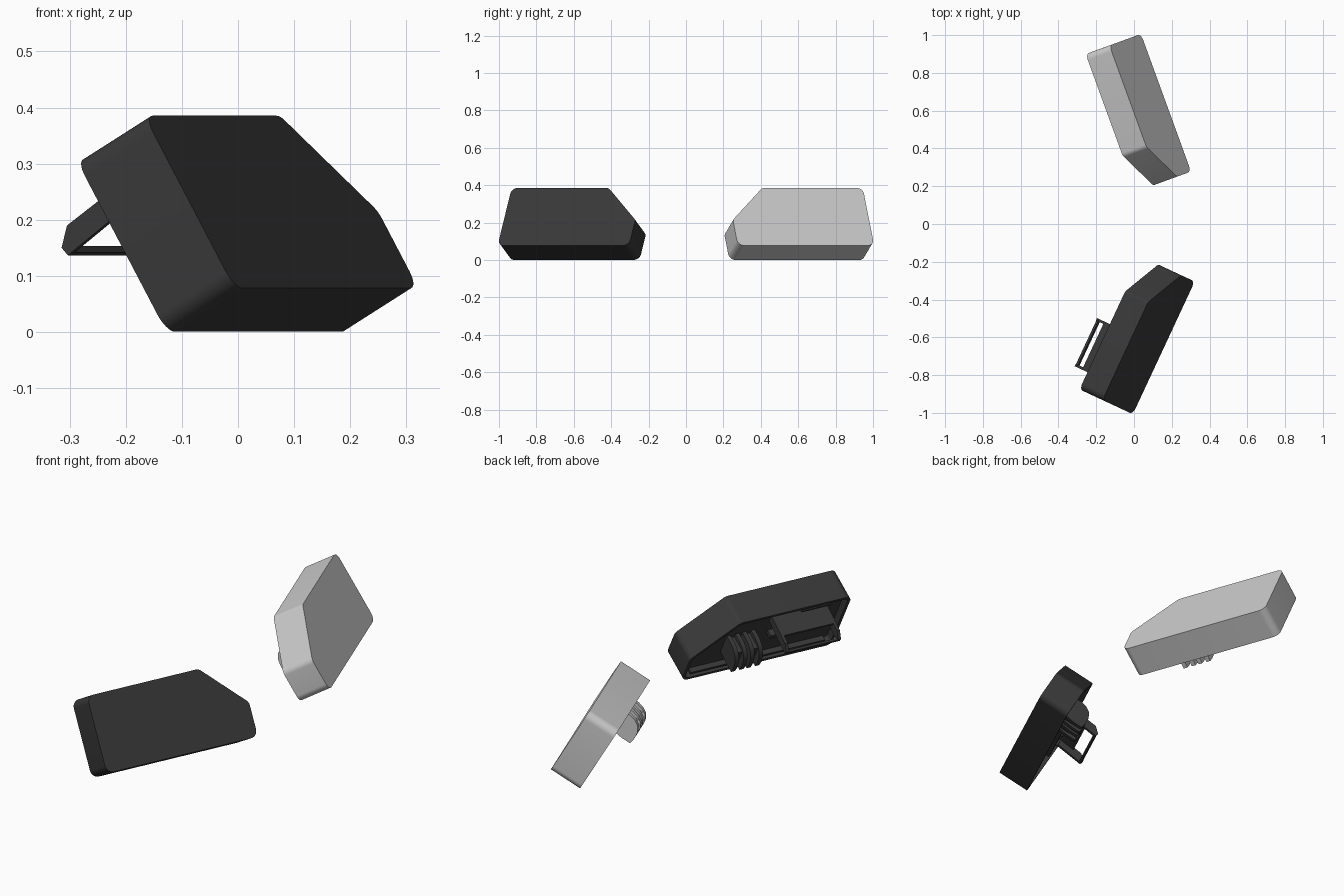
import bpy, bmesh, math
from mathutils import Vector, Matrix

if "Cube" in bpy.data.objects:
    bpy.data.objects.remove(bpy.data.objects["Cube"])

# Local frame of a housing: s along its length, t up the face, d from face to back
DEPTH, WALL, FLOOR = 0.155, 0.014, 0.015
PROFILE = [(0, 0), (0.775, 0), (0.775, 0.158), (0.572, 0.355), (0, 0.355)]

dark = bpy.data.materials.new("dark_plastic")
dark.diffuse_color = (0.04, 0.04, 0.04, 1)
dark.use_nodes = True
dark.node_tree.nodes["Principled BSDF"].inputs["Base Color"].default_value = dark.diffuse_color


def frame(origin, yaw, side):
    """Matrix from local (s, t, d) to world; side is +1 or -1 along y."""
    c, n = math.cos(math.radians(yaw)), math.sin(math.radians(yaw))
    u = Vector((n, -side * c, 0))
    h = Vector((c, side * n, 0))
    z = Vector((0, 0, 1))
    v = -0.5 * h + 0.866 * z
    d = -0.866 * h - 0.5 * z
    m = Matrix((u, v, d)).transposed().to_4x4()
    m.translation = Vector(origin)
    return m


def inset(pts, w):
    """Move every side of a convex anticlockwise profile inwards by w."""
    out = []
    for i, p in enumerate(pts):
        p = Vector(p)
        a = (p - Vector(pts[i - 1])).normalized()
        b = (Vector(pts[(i + 1) % len(pts)]) - p).normalized()
        na, nb = Vector((-a.y, a.x)), Vector((-b.y, b.x))
        out.append(p + (na + nb) * w / (1 + na.dot(nb)))
    return out


def rounded(pts, r, steps=8):
    """Fillet every corner of a convex anticlockwise profile."""
    out, core = [], inset(pts, r)
    for i, c in enumerate(core):
        a = Vector(pts[i]) - Vector(pts[i - 1])
        b = Vector(pts[(i + 1) % len(pts)]) - Vector(pts[i])
        start = math.atan2(-a.x, a.y)
        turn = a.angle(b)
        for k in range(steps + 1):
            t = start + turn * k / steps
            out.append(c + Vector((math.cos(t), math.sin(t))) * r)
    return out


def finish(name, bm, mat, frm):
    bm.transform(frm)
    bmesh.ops.recalc_face_normals(bm, faces=bm.faces)
    me = bpy.data.meshes.new(name)
    bm.to_mesh(me)
    bm.free()
    ob = bpy.data.objects.new(name, me)
    bpy.context.collection.objects.link(ob)
    if mat:
        me.materials.append(mat)
    bpy.ops.object.select_all(action='DESELECT')
    ob.select_set(True)
    bpy.context.view_layer.objects.active = ob
    bpy.ops.object.shade_smooth_by_angle(angle=math.radians(30))
    return ob


def rings(name, loops, mat, frm):
    """Bridge successive loops of points and cap both ends."""
    bm = bmesh.new()
    vs = [[bm.verts.new(p) for p in lp] for lp in loops]
    n = len(vs[0])
    for a, b in zip(vs, vs[1:]):
        for i in range(n):
            j = (i + 1) % n
            bm.faces.new((a[i], a[j], b[j], b[i]))
    bm.faces.new(vs[0])
    bm.faces.new(vs[-1])
    return finish(name, bm, mat, frm)


def plate(name, td, s0, s1, mat, frm):
    """Extrude a (t, d) profile along s."""
    return rings(name, [[(s, t, d) for t, d in td] for s in (s0, s1)], mat, frm)


def box(name, s, t, d, mat, frm):
    return plate(name, [(t[0], d[0]), (t[1], d[0]), (t[1], d[1]), (t[0], d[1])],
                 s[0], s[1], mat, frm)


def knob(name, s, t, r, d0, d1, mat, frm):
    circle = [(s + r * math.cos(a * math.pi / 8), t + r * math.sin(a * math.pi / 8))
              for a in range(16)]
    return rings(name, [[(x, y, d) for x, y in circle] for d in (d0, d1)], mat, frm)


def housing(tag, mat, frm):
    # open-backed shell with rounded corners
    outer = rounded(PROFILE, 0.035)
    inner = rounded(inset(PROFILE, WALL), 0.021)
    rings(tag + "_shell", [[(p.x, p.y, d) for p in lp] for lp, d in
          ((outer, 0), (outer, DEPTH), (inner, DEPTH), (inner, FLOOR))], mat, frm)
    # recessed inner panel
    panel = rounded(inset(PROFILE, WALL + 0.002), 0.019)
    rings(tag + "_inner_panel", [[(p.x, p.y, d) for p in panel]
          for d in (0.105, 0.12)], mat, frm)
    # two forked hinge knuckles, curved on the outer side
    lug = [(0.22, 0.11), (0.22, 0.165), (0.212, 0.195), (0.195, 0.22), (0.165, 0.235),
           (0.13, 0.238), (0.1, 0.233), (0.1, 0.19), (0.11, 0.11)]
    for k, s in enumerate((0.475, 0.555)):
        for j, off in enumerate((-0.022, 0.022)):
            plate(f"{tag}_knuckle_{k}_{j}", lug, s + off - 0.01, s + off + 0.01, mat, frm)
        box(f"{tag}_knuckle_web_{k}", (s - 0.014, s + 0.014), (0.115, 0.2),
            (0.11, 0.205), mat, frm)
    # inner ledge along the lower rim
    box(tag + "_ledge", (0.04, 0.73), (0.022, 0.034), (0.11, 0.145), mat, frm)


light_frame = frame((0.037, 1.006, 0.078), 20, 1)
# dark housing runs the opposite way along y
dark_frame = frame((-0.006, -1.007, 0.078), 25, -1)
housing("light", None, light_frame)
housing("dark", dark, dark_frame)

# bail frame standing out of the dark housing: two arms, top plate, end bar
arm = [(0.30, 0.11), (0.285, 0.27), (0.256, 0.299), (0.238, 0.295), (0.26, 0.11)]
for k, s in enumerate((0.10, 0.367)):
    plate(f"bail_arm_{k}", arm, s, s + 0.014, dark, dark_frame)
plate("bail_top_plate", [(0.30, 0.11), (0.289, 0.23), (0.277, 0.23), (0.288, 0.11)],
      0.11, 0.37, dark, dark_frame)
plate("bail_end_bar", [(0.252, 0.286), (0.254, 0.298), (0.238, 0.295), (0.238, 0.284)],
      0.11, 0.37, dark, dark_frame)

# latch base, knobs and rim slot cover inside the dark housing
box("latch_base", (0.11, 0.37), (0.17, 0.19), (0.11, 0.155), dark, dark_frame)
for k, s in enumerate((0.15, 0.24, 0.33)):
    knob(f"latch_knob_{k}", s, 0.235, 0.014, 0.11, 0.16, dark, dark_frame)
box("rim_slot_cover", (0.10, 0.25), (0.322, 0.332), (0.11, 0.155), dark, dark_frame)
